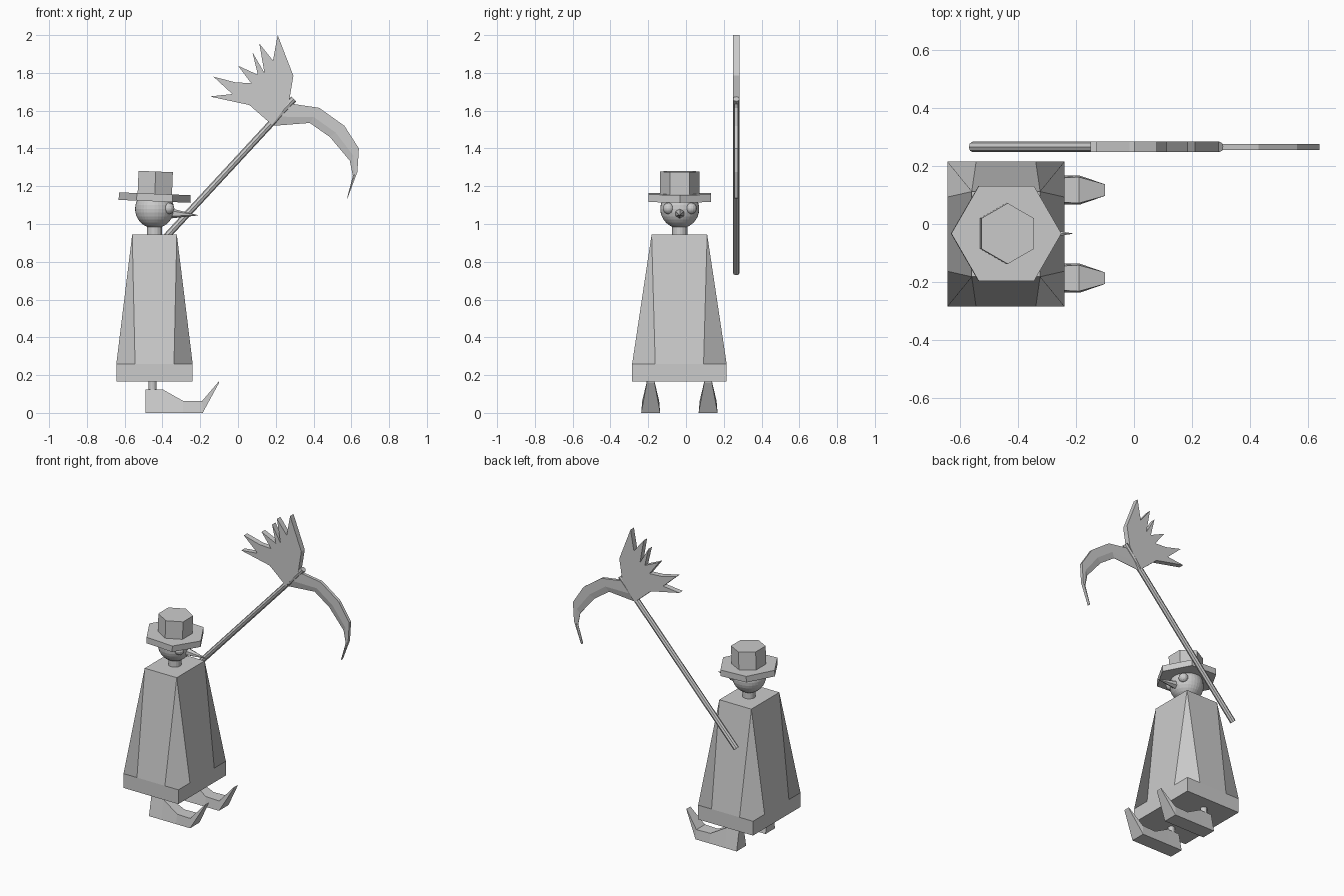
import bpy, bmesh, math
from mathutils import Vector, Matrix

if "Cube" in bpy.data.objects:
    bpy.data.objects.remove(bpy.data.objects["Cube"])

CX, CY = -0.442, -0.033   # axis of the figure
PY = 0.266                # plane of the pole and its head


def make(name, verts, faces):
    bm = bmesh.new()
    vs = [bm.verts.new(v) for v in verts]
    for f in faces:
        bm.faces.new([vs[i] for i in f])
    bmesh.ops.recalc_face_normals(bm, faces=bm.faces)
    me = bpy.data.meshes.new(name)
    bm.to_mesh(me)
    bm.free()
    ob = bpy.data.objects.new(name, me)
    bpy.context.collection.objects.link(ob)
    return ob


def loft(name, rings):
    """Skin between equal-length rings and cap both ends."""
    n = len(rings[0])
    verts = [p for r in rings for p in r]
    faces = [(k * n + i, k * n + (i + 1) % n, (k + 1) * n + (i + 1) % n, (k + 1) * n + i)
             for k in range(len(rings) - 1) for i in range(n)]
    faces += [tuple(range(n)), tuple(range(len(verts) - n, len(verts)))]
    return make(name, verts, faces)


def rod(name, a, b, r1, r2=None, sides=8, spin=0.0):
    """Cylinder or cone from a to b."""
    a, b = Vector(a), Vector(b)
    d = b - a
    mat = (Matrix.Translation((a + b) / 2) @ d.to_track_quat('Z', 'Y').to_matrix().to_4x4()
           @ Matrix.Rotation(spin, 4, 'Z'))
    bm = bmesh.new()
    bmesh.ops.create_cone(bm, cap_ends=True, segments=sides, radius1=r1,
                          radius2=r1 if r2 is None else r2, depth=d.length, matrix=mat)
    me = bpy.data.meshes.new(name)
    bm.to_mesh(me)
    bm.free()
    ob = bpy.data.objects.new(name, me)
    bpy.context.collection.objects.link(ob)
    return ob


def ball(name, loc, r, seg, rings):
    bpy.ops.mesh.primitive_uv_sphere_add(segments=seg, ring_count=rings, radius=r, location=loc)
    bpy.context.object.name = name


# robe: square hem, tapered body with a kite-shaped facet at each corner
verts, faces = [], []
for sx, sy in ((-1, -1), (1, -1), (1, 1), (-1, 1)):
    x, y = CX + sx * 0.202, -0.035 + sy * 0.25
    along_x, along_y = (CX + sx * 0.103, y, 0.26), (x, -0.035 + sy * 0.128, 0.26)
    first, last = (along_y, along_x) if sx == sy else (along_x, along_y)
    verts += [(CX + sx * 0.118, -0.035 + sy * 0.147, 0.945),
              first, (x, y, 0.26), last, (x, y, 0.165)]
for c in range(4):
    a, b = 5 * c, 5 * ((c + 1) % 4)
    faces += [(a, a + 1, a + 2, a + 3), (a, a + 3, b + 1, b),
              (a + 4, b + 4, b + 2, b + 1, a + 3, a + 2)]
faces += [(0, 5, 10, 15), (4, 9, 14, 19)]
make("robe", verts, faces)

# neck, head and eyes
rod("neck", (CX, CY, 0.93), (CX, CY, 1.02), 0.04, sides=16)
ball("head", (CX, CY, 1.08), 0.103, 32, 16)
for side, s in (("left", 1), ("right", -1)):
    ball("eye_" + side, (CX + 0.075, CY + s * 0.06, 1.083), 0.03, 16, 8)

# beak
rod("beak", (-0.385, CY, 1.058), (-0.212, CY, 1.046), 0.032, 0.001, sides=6)

# hat: hexagonal brim and crown, tipped slightly forward
tilt = Vector((math.sin(0.04), 0, math.cos(0.04)))
brim = Vector((CX, CY, 1.12))
rod("hat_brim", brim, brim + tilt * 0.04, 0.19, sides=6, spin=math.radians(30))
rod("hat_crown", brim + tilt * 0.03, brim + tilt * 0.158, 0.105, sides=6)
for ob, axis in ((bpy.data.objects["hat_brim"], 0), (bpy.data.objects["hat_crown"], 1)):
    # turn hexagon corners onto the wanted axis
    span = [max(v.co[k] for v in ob.data.vertices) - min(v.co[k] for v in ob.data.vertices)
            for k in (0, 1)]
    if span[axis] < span[1 - axis]:
        ob.data.transform(Matrix.Translation(brim) @ Matrix.Rotation(math.radians(30), 4, tilt)
                          @ Matrix.Translation(-brim))

# legs and curled shoes: (bottom x, bottom z, half width, top x, top z, half width)
shoe = [(-0.49, 0, 0.05, -0.49, 0.125, 0.025), (-0.40, 0, 0.05, -0.40, 0.125, 0.025),
        (-0.29, 0, 0.05, -0.29, 0.063, 0.04), (-0.187, 0, 0.05, -0.19, 0.063, 0.045),
        (-0.10, 0.16, 0.02, -0.10, 0.168, 0.02)]
for side, s in (("left", 1), ("right", -1)):
    y = -0.035 + s * 0.152
    rod("leg_" + side, (-0.452, y, 0.11), (-0.452, y, 0.19), 0.021, sides=12)
    loft("shoe_" + side, [[(bx, y - bw, bz), (bx, y + bw, bz), (tx, y + tw, tz), (tx, y - tw, tz)]
                          for bx, bz, bw, tx, tz, tw in shoe])

# pole
rod("pole", (-0.557, PY, 0.741), (0.295, PY, 1.662), 0.018, sides=8)

# feathered half of the pole head
outline = [(0.18, 1.525), (0.06, 1.63), (-0.15, 1.675), (-0.03, 1.688), (-0.13, 1.78),
           (-0.015, 1.75), (0.07, 1.745), (0.0, 1.838), (0.105, 1.79), (0.077, 1.908),
           (0.14, 1.80), (0.113, 1.955), (0.185, 1.865), (0.21, 2.0), (0.293, 1.785),
           (0.27, 1.645)]
loft("feather_fan", [[(x, PY + t, z) for x, z in outline] for t in (-0.018, 0.018)])

# curved blade: outer and inner edge points, thick back and sharp inner edge
outer = [(0.20, 1.65), (0.26, 1.64), (0.43, 1.615), (0.563, 1.52), (0.64, 1.40),
         (0.632, 1.275), (0.58, 1.137)]
inner = [(0.16, 1.54), (0.19, 1.52), (0.38, 1.535), (0.487, 1.46), (0.592, 1.335),
         (0.608, 1.255), (0.577, 1.135)]
rings = []
for (ox, oz), (ix, iz) in zip(outer, inner):
    mx, mz = ox * 0.4 + ix * 0.6, oz * 0.4 + iz * 0.6
    rings.append([(ox, PY + 0.01, oz), (mx, PY + 0.01, mz), (ix, PY + 0.001, iz),
                  (ix, PY - 0.001, iz), (mx, PY - 0.01, mz), (ox, PY - 0.01, oz)])
loft("curved_blade", rings)
